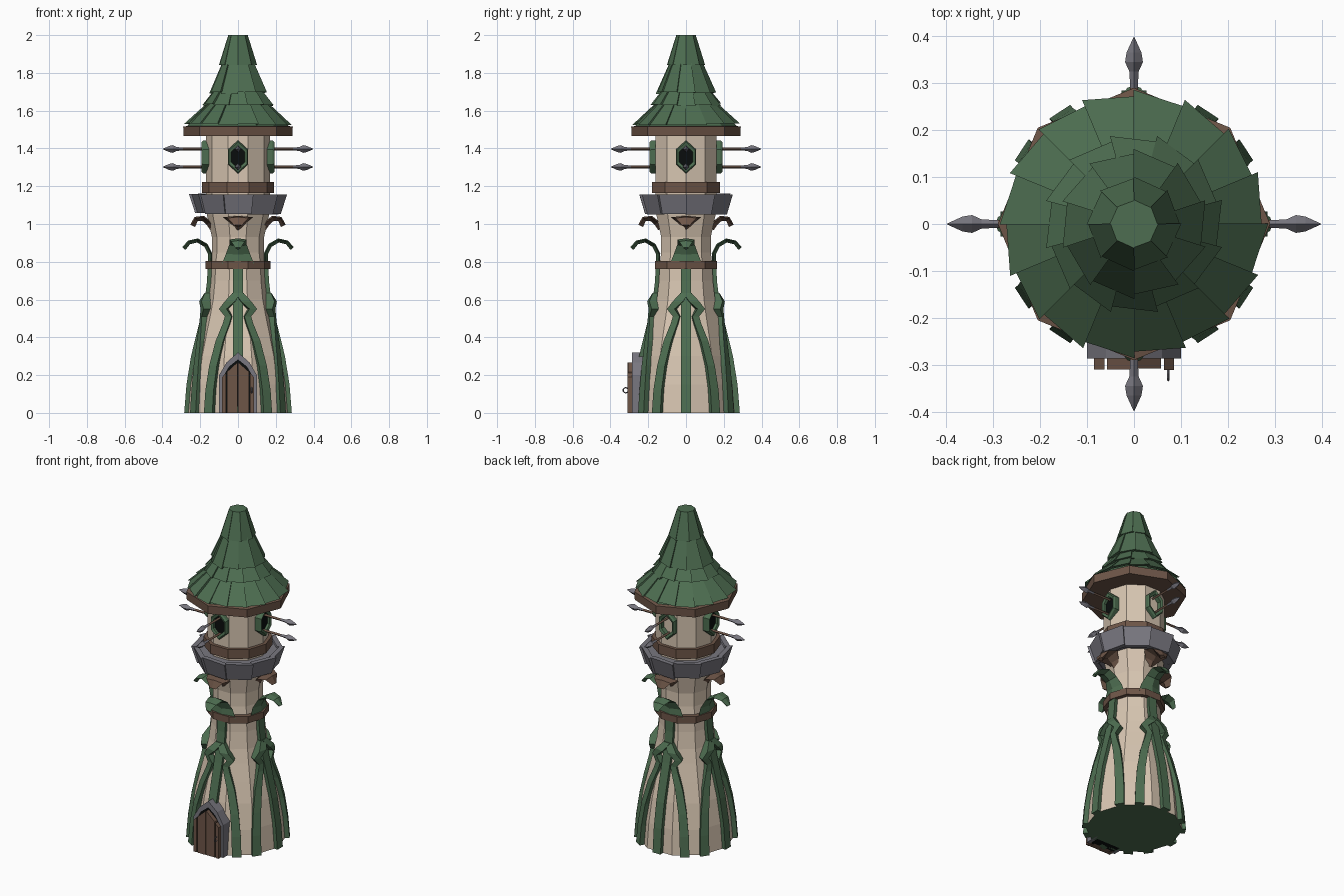
import bpy, bmesh, math, random
from math import pi, sin, cos
from mathutils import Vector, Matrix

if "Cube" in bpy.data.objects:
    bpy.data.objects.remove(bpy.data.objects["Cube"])
random.seed(4)


def mat(name, c):
    m = bpy.data.materials.new(name)
    m.diffuse_color = (*c, 1)
    m.use_nodes = True
    m.node_tree.nodes["Principled BSDF"].inputs["Base Color"].default_value = m.diffuse_color
    return m


GREEN = mat("leaf green", (.075, .155, .082))
CREAM = mat("cream plaster", (.68, .56, .44))
BROWN = mat("wood brown", (.155, .092, .064))
GREY = mat("stone grey", (.19, .185, .215))
BLACK = mat("window black", (.003, .004, .004))


def finish(name, bm, *mats):
    bmesh.ops.recalc_face_normals(bm, faces=bm.faces)
    me = bpy.data.meshes.new(name)
    bm.to_mesh(me)
    bm.free()
    for m in mats:
        me.materials.append(m)
    ob = bpy.data.objects.new(name, me)
    bpy.context.collection.objects.link(ob)
    return ob


def loft(bm, sections, angle=0, closed=False):
    """Skin rings of (u, r, z) points: u sideways, r outward; turned about z."""
    R = Matrix.Rotation(angle, 3, 'Z')
    rings = [[bm.verts.new(R @ Vector((u, -r, z))) for u, r, z in s] for s in sections]
    n = len(rings[0])
    count = len(rings) if closed else len(rings) - 1
    for i in range(count):
        a, b = rings[i], rings[(i + 1) % len(rings)]
        for j in range(n):
            k = (j + 1) % n
            bm.faces.new((a[j], a[k], b[k], b[j]))
    if not closed:
        bm.faces.new(rings[0])
        bm.faces.new(rings[-1])


def lathe(name, profile, n, m, closed=False):
    """Turn a (r, z) profile; the first corner lies on +x."""
    bm = bmesh.new()
    loft(bm, [[(r * cos(2 * pi * i / n), r * sin(2 * pi * i / n), z) for i in range(n)]
              for r, z in profile], 0, closed)
    return finish(name, bm, m)


QUARTERS = [k * pi / 2 for k in range(4)]

# Ten-sided plaster tower, green underneath
BODY = [(.27, 0), (.258, .15), (.234, .3), (.205, .42), (.18, .52), (.162, .6), (.15, .7),
        (.147, .78), (.138, .85), (.138, .93), (.165, 1.05), (.17, 1.18), (.17, 1.48)]
body = lathe("tower_body", BODY, 10, CREAM)
body.data.materials.append(GREEN)
for p in body.data.polygons:
    if p.center.z < .001:
        p.material_index = 1


def body_r(z):
    for (r0, z0), (r1, z1) in zip(BODY, BODY[1:]):
        if z <= z1:
            return r0 + (r1 - r0) * (z - z0) / (z1 - z0)
    return BODY[-1][0]


# Brown bands
lathe("waist_band", [(.13, .762), (.172, .762), (.172, .803), (.13, .803)], 10, BROWN, True)
lathe("neck_band", [(.15, 1.165), (.19, 1.165), (.19, 1.222), (.15, 1.222)], 10, BROWN, True)


# Vine ribs that hug the wall, path points are (sideways, z, half width, lift)
def rib(bm, path, angle):
    secs = []
    for s, z, h, lift in path:
        R = body_r(z)
        ring = []
        for e, r in ((-h, R + lift), (h, R + lift), (h, R * .92), (-h, R * .92)):
            a = (s + e) / R
            ring.append((r * sin(a), r * cos(a), z))
        secs.append(ring)
    loft(bm, secs, angle)


bm = bmesh.new()
for q in QUARTERS:
    rib(bm, [(0, z, .025, .016) for z in (0, .15, .3, .42, .52, .6, .7, .77)], q)
    for s in (1, -1):
        rib(bm, [(s * x, z, h, l) for x, z, h, l in (
            (.158, 0, .025, .018), (.15, .12, .024, .018), (.13, .25, .022, .018),
            (.095, .38, .02, .018), (.06, .47, .017, .018), (.047, .51, .016, .022),
            (.07, .55, .018, .034), (.035, .59, .022, .042), (.006, .635, .02, .02))], q)
finish("vine_ribs", bm, GREEN)


# Curling leaves and brackets, path points are (r, z, half width)
def leaf(bm, path, angle, ridge, drop):
    secs = []
    for i, (r, z, h) in enumerate(path):
        a, b = path[max(i - 1, 0)], path[min(i + 1, len(path) - 1)]
        t = Vector((b[0] - a[0], b[1] - a[1])).normalized()
        nr, nz = -t.y, t.x
        if i == 0 or i < len(path) / 2 and nr < 0:
            nr, nz = abs(nr), -abs(nz) if nr < 0 else nz
        # outer side of the stem is the underside of the curl
        nr, nz = t.y, -t.x
        secs.append([(-h, r - nr * drop, z - nz * drop), (0, r + nr * ridge, z + nz * ridge),
                     (h, r - nr * drop, z - nz * drop),
                     (0, r - nr * .014, z - nz * .014)])
    loft(bm, secs, angle)


bm = bmesh.new()
for q in QUARTERS:
    leaf(bm, [(.152, .79, .085), (.15, .84, .064), (.172, .885, .046), (.215, .91, .046),
              (.258, .9, .036), (.284, .868, .014)], q, .008, .008)
finish("curling_leaves", bm, GREEN)
bm = bmesh.new()
for q in QUARTERS:
    leaf(bm, [(.135, .975, .022), (.155, 1.005, .045), (.185, 1.03, .08), (.222, 1.026, .055),
              (.24, .99, .02)], q, .014, .006)
finish("carved_brackets", bm, BROWN)


# Overlapping plates laid round the tower
def plates(bm, n, rb, zb, rt, zt, thick, phase, skew, jitter=0.0):
    for i in range(n):
        h = pi / n * 1.02
        j = random.uniform(-jitter, jitter)
        secs = []
        for r, z in ((rb, zb + j), (rt, zt + j * .5)):
            def at(a, rr):
                return (rr * sin(a), rr * cos(a), z)
            k = r / rb * skew
            secs.append([at(-h, r), at(h, r + k), at(h, r + k - thick), at(-h, r - thick)])
        loft(bm, secs, phase + 2 * pi * i / n)


# Stone gallery
lathe("gallery_core", [(.15, 1.06), (.205, 1.06), (.225, 1.145), (.15, 1.145)], 10, GREY, True)
bm = bmesh.new()
plates(bm, 10, .215, 1.055, .246, 1.158, .03, 0, .012, .006)
finish("gallery_stones", bm, GREY)

# Octagonal roof: eaves, core and four rows of shingles
lathe("roof_eaves", [(.288, 1.465), (.29, 1.515), (.2, 1.53)], 8, BROWN)
lathe("roof_core", [(.272, 1.515), (.155, 1.63), (.12, 1.7), (.075, 1.84), (.045, 2)], 8, GREEN)
bm = bmesh.new()
plates(bm, 16, .272, 1.528, .15, 1.645, .02, pi / 16, .014, .006)
plates(bm, 12, .182, 1.63, .118, 1.715, .02, 0, .012, .008)
plates(bm, 10, .15, 1.695, .08, 1.86, .02, pi / 10, .01, .006)
plates(bm, 8, .098, 1.842, .05, 2, .02, pi / 8, .003)
finish("roof_shingles", bm, GREEN)

# Pointed hexagon windows on four sides, the back one has no dark pane
HEX = [(0, 1), (.95, .45), (.95, -.45), (0, -1), (-.95, -.45), (-.95, .45)]


def hexa(w, h, r):
    return [(x * w, r, 1.355 + z * h) for x, z in HEX]


bm, panes = bmesh.new(), bmesh.new()
for i, q in enumerate(QUARTERS):
    loft(bm, [hexa(.056, .088, .15), hexa(.056, .088, .182), hexa(.05, .08, .192),
              hexa(.038, .06, .187), hexa(.036, .057, .15)], q, True)
    if i != 2:
        loft(panes, [hexa(.04, .062, .166), hexa(.04, .062, .173)], q)
finish("window_frames", bm, GREEN)
finish("window_panes", panes, BLACK)

# Two spears through every window
shafts, heads = bmesh.new(), bmesh.new()


def spear(bm, prof, z, q):
    loft(bm, [[(w, r, z), (0, r, z + h), (-w, r, z), (0, r, z - h)] for r, w, h in prof], q)


for q in QUARTERS:
    for z in (1.302, 1.397):
        spear(shafts, [(.15, .008, .008), (.31, .008, .008)], z, q)
        spear(heads, [(.29, .008, .008), (.325, .01, .01), (.345, .019, .02),
                      (.365, .016, .016), (.398, .001, .001)], z, q)
finish("spear_shafts", shafts, BROWN)
finish("spear_heads", heads, GREY)

# Stone door arch
OUTER = [(-.1, 0), (-.1, .2), (-.06, .268), (0, .32), (.06, .268), (.1, .2), (.1, 0)]
INNER = [(-.08, 0), (-.08, .19), (-.048, .245), (0, .283), (.048, .245), (.08, .19), (.08, 0)]
bm = bmesh.new()
loft(bm, [[(a, .287, b), (c, .287, d), (c, .2, d), (a, .2, b)]
          for (a, b), (c, d) in zip(OUTER, INNER)])
finish("door_arch", bm, GREY)

# Door planks over a dark recess
bm = bmesh.new()
loft(bm, [[(x, r, z) for x, z in INNER] for r in (.22, .282)])
finish("door_recess", bm, BLACK)
bm = bmesh.new()
for x0, x1, r in ((-.085, -.063, .31), (-.058, -.003, .31), (.001, .058, .308), (.064, .085, .311)):
    tops = [.268 - max(0, abs(x) - .01) * 1.05 for x in (x0, x1)]
    loft(bm, [[(x0, d, 0), (x1, d, 0), (x1, d, tops[1]), (x0, d, tops[0])] for d in (.27, r)])
finish("door_planks", bm, BROWN)

# Door ring
bpy.ops.mesh.primitive_torus_add(major_segments=10, minor_segments=4, major_radius=.014,
                                 minor_radius=.003, location=(.073, -.319, .12),
                                 rotation=(0, pi / 2, 0))
ring = bpy.context.object
ring.name = "door_ring"
ring.data.materials.append(GREY)
